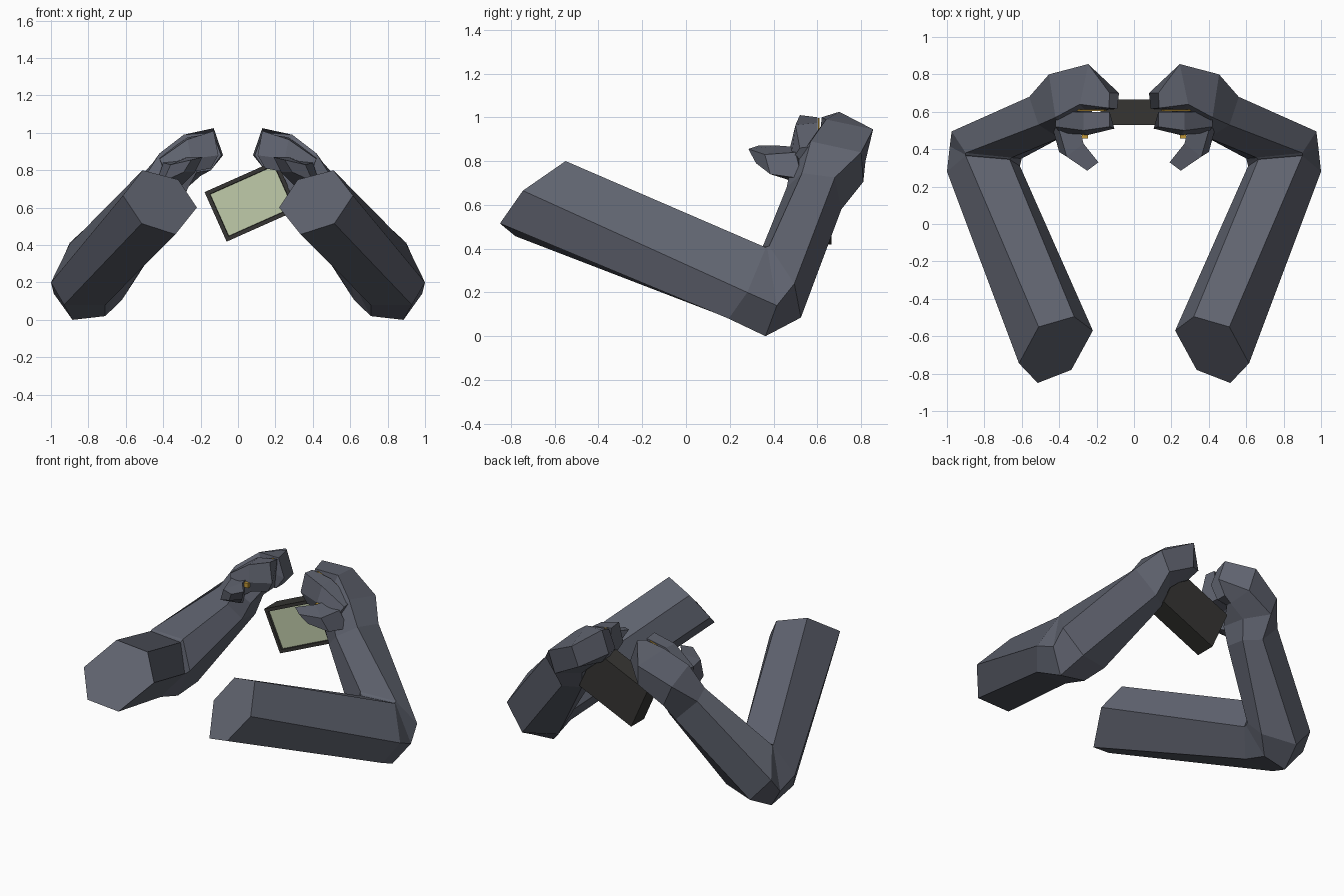
import bpy, bmesh, math
from mathutils import Matrix, Vector

if "Cube" in bpy.data.objects:
    bpy.data.objects.remove(bpy.data.objects["Cube"])


def material(name, rgb):
    m = bpy.data.materials.new(name)
    m.diffuse_color = (*rgb, 1)
    m.use_nodes = True
    m.node_tree.nodes["Principled BSDF"].inputs["Base Color"].default_value = m.diffuse_color
    return m


SLATE = material("slate_grey", (0.115, 0.124, 0.158))
DARK = material("charcoal", (0.037, 0.036, 0.033))
SCREEN = material("pale_green", (0.53, 0.60, 0.40))
GOLD = material("gold", (0.55, 0.32, 0.04))


def finish(name, bm, *mats):
    bmesh.ops.recalc_face_normals(bm, faces=bm.faces)
    me = bpy.data.meshes.new(name)
    bm.to_mesh(me)
    bm.free()
    for m in mats:
        me.materials.append(m)
    ob = bpy.data.objects.new(name, me)
    bpy.context.collection.objects.link(ob)
    return ob


def loft(name, rings, side, mat):
    """Skin a row of cross-sections and cap both ends; side mirrors in x."""
    bm = bmesh.new()
    rows = [[bm.verts.new((x * side, y, z)) for x, y, z in r] for r in rings]
    n = len(rows[0])
    for a, b in zip(rows, rows[1:]):
        for i in range(n):
            j = (i + 1) % n
            bm.faces.new((a[i], a[j], b[j], b[i]))
    bm.faces.new(rows[0])
    bm.faces.new(rows[-1][::-1])
    return finish(name, bm, mat)


def block(name, size, matrix, mat):
    bm = bmesh.new()
    bmesh.ops.create_cube(bm, size=1, matrix=matrix @ Matrix.Diagonal((*size, 1)))
    return finish(name, bm, mat)


# Six-sided sections, ordered: inner, inner top, top, outer, outer bottom, bottom
shoulder = [(.22, -.57, .60), (.32, -.495, .75), (.51, -.55, .80),
            (.615, -.745, .665), (.515, -.85, .515), (.335, -.78, .457)]
elbow_front = [(.61, .31, .22), (.665, .345, .40), (.90, .365, .405),
               (1.0, .28, .20), (.93, .195, .08), (.71, .20, .08)]
elbow_tip = [(.605, .33, .22), (.66, .35, .41), (.90, .37, .41),
             (.985, .415, .14), (.885, .363, .0), (.71, .38, .02)]
elbow_back = [(.60, .35, .225), (.655, .355, .42), (.90, .38, .412),
              (.975, .495, .24), (.84, .525, .085), (.62, .46, .107)]
wrist = [(.32, .50, .59), (.40, .46, .68), (.51, .53, .745),
         (.56, .68, .725), (.42, .71, .58), (.32, .64, .57)]
palm = [(.27, .52, .70), (.36, .48, .78), (.42, .57, .89),
        (.455, .80, .84), (.40, .81, .705), (.29, .68, .69)]
knuckles = [(.22, .61, .79), (.26, .61, .90), (.29, .64, .99),
            (.245, .855, .945), (.22, .82, .80), (.20, .67, .77)]
hand_end = [(.145, .61, .80), (.09, .615, .88), (.135, .62, 1.0),
            (.13, .70, 1.025), (.08, .70, .88), (.145, .68, .80)]

# Curled fingers: four-sided sections from the tip face outward
fingers = [
    [(.13, .52, 1.01), (.105, .51, .88), (.145, .52, .81), (.15, .60, .81), (.13, .60, 1.0)],
    [(.27, .50, .965), (.25, .475, .86), (.25, .50, .79), (.25, .60, .79), (.27, .60, .975)],
    [(.42, .52, .86), (.39, .48, .80), (.36, .50, .72), (.36, .60, .72), (.42, .60, .87)],
]
thumb = [
    [(.30, .56, .86), (.40, .50, .84), (.44, .53, .72), (.33, .56, .68)],
    [(.27, .43, .87), (.36, .36, .83), (.40, .385, .74), (.30, .45, .72)],
    [(.19, .33, .87), (.25, .285, .855), (.29, .32, .79), (.23, .37, .79)],
]

for side, label in ((1, "right"), (-1, "left")):
    loft(label + "_arm", [shoulder, elbow_front, elbow_tip, elbow_back, wrist],
         side, SLATE)
    loft(label + "_hand", [wrist, palm, knuckles, hand_end], side, SLATE)
    loft(label + "_fingers", fingers, side, SLATE)
    loft(label + "_thumb", thumb, side, SLATE)
    # Small gold trim in the seam behind the fingers and beside the thumb
    block(label + "_seam_trim", (.16, .008, .04),
          Matrix.Translation((.23 * side, .607, .95))
          @ Matrix.Rotation(math.radians(20 * side), 4, 'Y'), GOLD)
    block(label + "_thumb_trim", (.03, .02, .03),
          Matrix.Translation((.262 * side, .468, .845)), GOLD)

# Tilted handheld device with a recessed screen on its front face
tilt = Matrix.Translation((.072, .597, .636)) @ Matrix.Rotation(math.radians(-24), 4, 'Y')
bm = bmesh.new()
bmesh.ops.create_cube(bm, size=1, matrix=Matrix.Diagonal((.42, .135, .29, 1)))
front = min(bm.faces, key=lambda f: f.calc_center_median().y)
bmesh.ops.inset_region(bm, faces=[front], thickness=.03)
bmesh.ops.inset_region(bm, faces=[front], thickness=.003, depth=-.012)
front.material_index = 1
bm.transform(tilt)
finish("handheld_device", bm, DARK, SCREEN)
